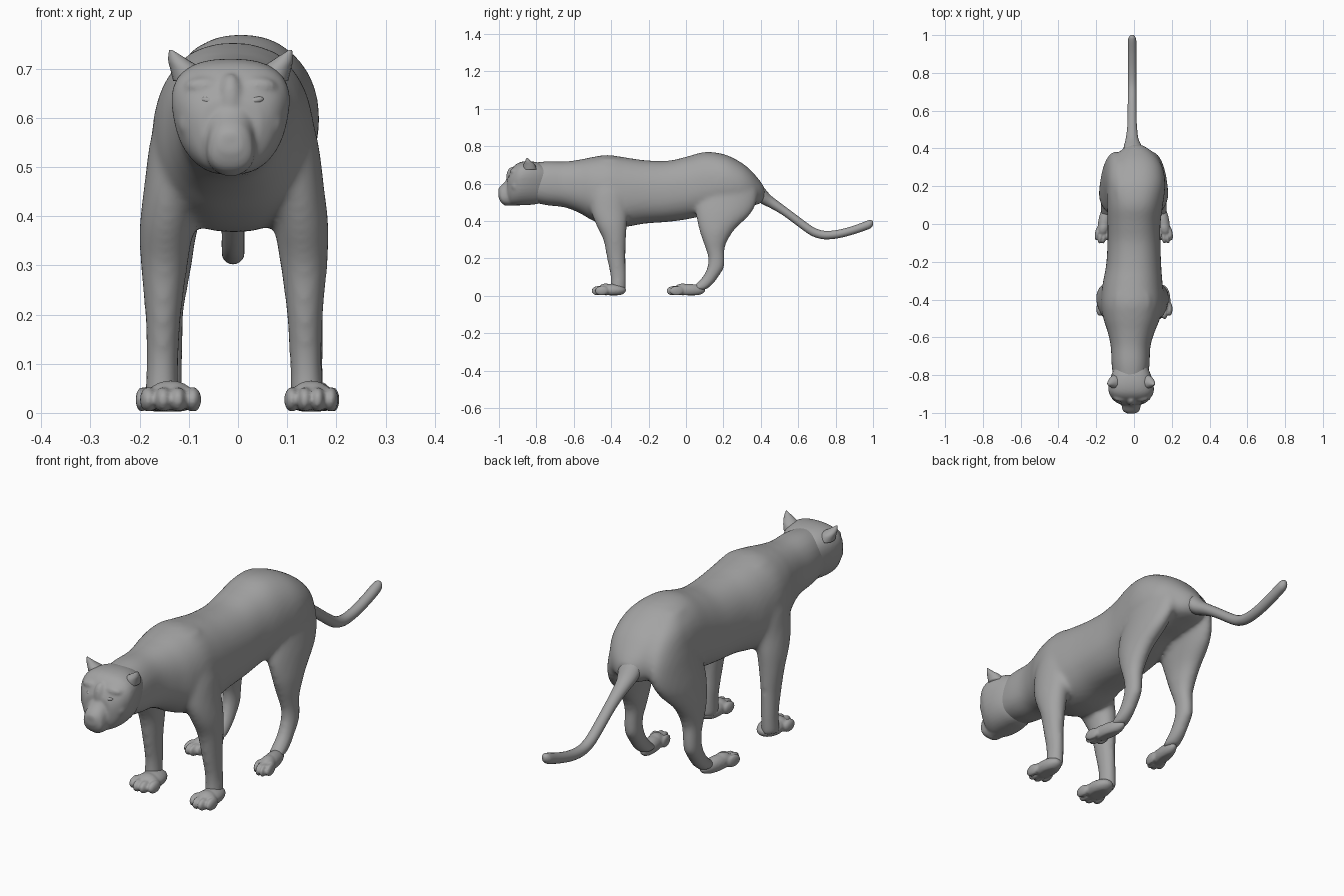
import bpy, bmesh, math
from mathutils import Matrix, Vector

grey = bpy.data.materials.new("plain grey")
grey.diffuse_color = (0.37, 0.37, 0.37, 1)


def catmull(rows, steps=6):
    """Smoothly interpolate a list of section tuples."""
    out = []
    for i in range(len(rows) - 1):
        p0, p1, p2 = rows[max(i - 1, 0)], rows[i], rows[i + 1]
        p3 = rows[min(i + 2, len(rows) - 1)]
        for k in range(steps):
            t = k / steps
            out.append([0.5 * (2 * b + (c - a) * t + (2 * a - 5 * b + 4 * c - d) * t * t
                               + (3 * b - a - 3 * c + d) * t ** 3)
                        for a, b, c, d in zip(p0, p1, p2, p3)])
    return out + [list(rows[-1])]


def loft(bm, rows, axis, side=1, off=0.0, egg=0.0, power=2.0, n=36):
    """axis Y rows: y, x centre, half width, z top, z bottom
       axis Z rows: z, x centre, y centre, x radius, y radius"""
    rings = []
    for r in catmull(rows):
        ring = []
        for j in range(n):
            a = 2 * math.pi * j / n
            c = math.copysign(abs(math.cos(a)) ** (2 / power), math.cos(a))
            s = math.copysign(abs(math.sin(a)) ** (2 / power), math.sin(a))
            if axis == 'Y':
                x = r[1] + r[2] * c * (1 + egg * s)
                p = (x, r[0], (r[3] + r[4]) / 2 + (r[3] - r[4]) / 2 * s)
            else:
                p = (r[1] + r[3] * c, r[2] + r[4] * s, r[0])
            ring.append(bm.verts.new((off + side * p[0], p[1], p[2])))
        rings.append(ring)
    for a, b in zip(rings, rings[1:]):
        for j in range(n):
            k = (j + 1) % n
            bm.faces.new((a[j], a[k], b[k], b[j]))
    bm.faces.new(rings[0])
    bm.faces.new(rings[-1])


def blob(bm, centre, radii, tilt=0.0):
    m = Matrix.Translation(Vector(centre)) @ Matrix.Rotation(tilt, 4, 'Y') @ Matrix.Diagonal((*radii, 1))
    bmesh.ops.create_icosphere(bm, subdivisions=3, radius=1, matrix=m)


def finish(bm, name, voxel=0, smooth=0):
    """Make the object; optionally fuse its overlapping pieces into one soft skin."""
    for v in bm.verts:
        v.co.z = max(v.co.z, 0.003)
    bmesh.ops.recalc_face_normals(bm, faces=bm.faces[:])
    for f in bm.faces:
        f.smooth = True
    me = bpy.data.meshes.new(name)
    bm.to_mesh(me)
    bm.free()
    me.materials.append(grey)
    ob = bpy.data.objects.new(name, me)
    bpy.context.collection.objects.link(ob)
    if voxel:
        rm = ob.modifiers.new("merge", 'REMESH')
        rm.mode = 'VOXEL'
        rm.voxel_size = voxel
        rm.use_smooth_shade = True
        sm = ob.modifiers.new("soften", 'SMOOTH')
        sm.factor = .5
        sm.iterations = smooth


# torso, neck and legs
body = bmesh.new()
loft(body, [(-.86, -.018, .085, .705, .51), (-.75, -.018, .10, .719, .485),
            (-.65, -.018, .105, .718, .473), (-.57, -.015, .125, .728, .443),
            (-.50, -.012, .150, .742, .403), (-.42, -.01, .165, .753, .373),
            (-.33, -.008, .160, .741, .368), (-.22, -.002, .146, .725, .386),
            (-.10, 0, .14, .722, .395), (0, 0, .14, .743, .408),
            (.10, .005, .148, .769, .43), (.20, .01, .155, .758, .46),
            (.28, .014, .143, .722, .47), (.34, .014, .118, .678, .48),
            (.39, .01, .078, .622, .49), (.42, .005, .035, .58, .515)],
     'Y', power=2.3, egg=-.05)
for s in (-1, 1):
    # front leg with shoulder blade
    loft(body, [(.02, .148, -.365, .035, .043), (.10, .146, -.362, .033, .042),
                (.20, .144, -.373, .037, .050), (.30, .142, -.382, .048, .061),
                (.38, .136, -.398, .056, .083), (.46, .121, -.41, .062, .10),
                (.56, .103, -.41, .066, .105), (.66, .085, -.41, .052, .085),
                (.735, .06, -.41, .028, .05)], 'Z', s, -.008)
    # hind leg with thigh
    loft(body, [(.03, .145, .06, .034, .043), (.06, .144, .095, .033, .048),
                (.10, .143, .13, .032, .043), (.15, .143, .158, .033, .046),
                (.20, .142, .163, .033, .045), (.25, .139, .156, .038, .051),
                (.30, .137, .156, .045, .069), (.36, .133, .167, .050, .099),
                (.44, .119, .20, .057, .147), (.52, .101, .222, .062, .160),
                (.60, .087, .225, .062, .144), (.68, .07, .20, .058, .11),
                (.745, .055, .15, .03, .06)], 'Z', s, -.002)
finish(body, "body", .0095, 16)

# paws: pad, then four toes (x, y, length, half width, outward splay)
for px, py, ln, w, splay, name in ((-.137, -.400, .08, .050, 0, "right_front_paw"),
                                   (.149, -.400, .08, .044, 0, "left_front_paw"),
                                   (-.157, .012, .092, .033, .14, "right_hind_paw"),
                                   (.155, .012, .092, .033, -.14, "left_hind_paw")):
    paw = bmesh.new()
    blob(paw, (px, py, .03), (w, ln, .034))
    blob(paw, (px, py - .03, .034), (w * .95, ln * .5, .032))
    toe_y = py - ln + .012
    for k in (-1.5, -.5, .5, 1.5):
        back = .018 if abs(k) > 1 else 0
        blob(paw, (px + k * w * .6, toe_y + back, .027), (w * .35, .037, .026))
    for v in paw.verts:
        v.co.x += (v.co.y - py) * splay
    finish(paw, name, .005, 4)

# tail
tail = bmesh.new()
loft(tail, [(.34, .0, .05, .62, .54), (.40, -.005, .05, .595, .495),
            (.45, -.01, .034, .54, .47), (.50, -.01, .027, .50, .442),
            (.55, -.01, .024, .463, .408), (.65, -.01, .023, .388, .334),
            (.70, -.01, .023, .358, .310), (.75, -.01, .023, .347, .302),
            (.82, -.01, .023, .354, .309), (.90, -.01, .023, .376, .330),
            (.97, -.01, .022, .402, .354), (.99, -.01, .017, .405, .365),
            (1.0, -.01, .008, .398, .378)], 'Y', n=20)
finish(tail, "tail")

# head: skull, muzzle, nose, chin, brows and cheeks
HX = -.015
head = bmesh.new()
loft(head, [(-.74, 0, .075, .69, .52), (-.79, 0, .098, .712, .493),
            (-.84, 0, .113, .72, .486), (-.885, 0, .116, .715, .484),
            (-.915, 0, .104, .698, .484), (-.938, 0, .085, .668, .488),
            (-.955, 0, .058, .635, .50)], 'Y', off=HX, egg=.18, power=2.5)
loft(head, [(-.89, 0, .060, .67, .484), (-.94, 0, .052, .642, .483),
            (-.97, 0, .048, .607, .486), (-.99, 0, .042, .588, .50),
            (-1.003, 0, .022, .572, .53)], 'Y', off=HX, egg=-.12, power=2.4)
blob(head, (HX, -.985, .560), (.028, .020, .018))
blob(head, (HX, -.958, .502), (.032, .024, .022))
blob(head, (HX, -.93, .63), (.028, .032, .06))
for s in (-1, 1):
    blob(head, (HX + s * .052, -.918, .664), (.042, .023, .02))
    blob(head, (HX + s * .065, -.910, .59), (.042, .032, .042))
finish(head, "head", .0055, 9)

# ears and eyes
for s, name in ((-1, "right"), (1, "left")):
    ear = bmesh.new()
    loft(ear, [(.675, .083, -.835, .034, .038), (.70, .092, -.838, .031, .031),
               (.718, .107, -.844, .020, .017), (.738, .122, -.850, .003, .003)], 'Z', s, HX, n=16)
    finish(ear, name + "_ear")
    eye = bmesh.new()
    blob(eye, (-.012 + s * .047, -.941, .635), (.018, .010, .008), -s * .2)
    finish(eye, name + "_eye")
